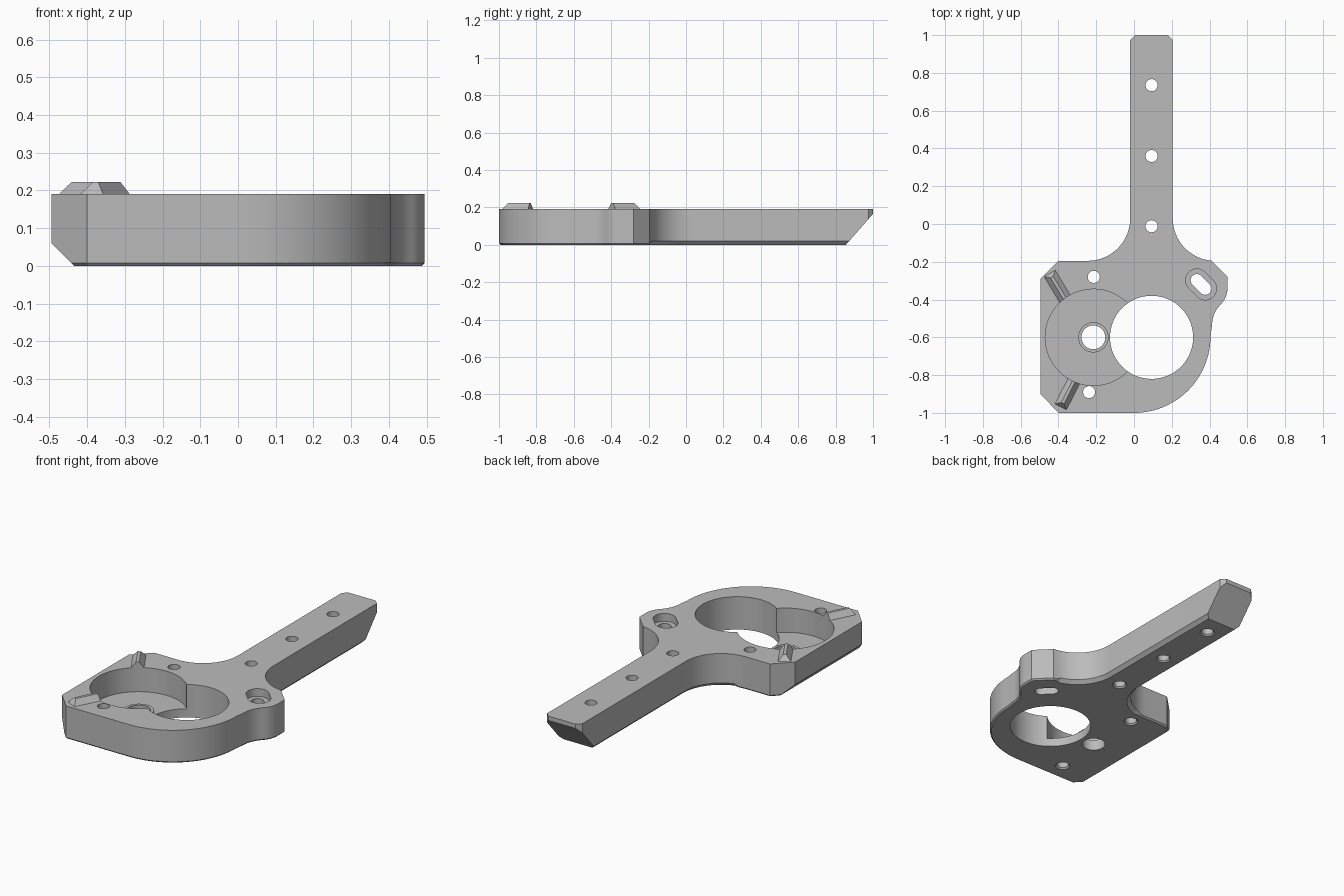
import bpy, bmesh
from math import cos, sin, radians, pi
from mathutils import Vector, Matrix

if "Cube" in bpy.data.objects:
    bpy.data.objects.remove(bpy.data.objects["Cube"])

TOP = 0.19          # plate thickness
FLOOR = 0.05        # floor of the round pocket
BORE = (-0.215, -0.6)

grey = bpy.data.materials.new("light_grey")
grey.use_nodes = True
grey.diffuse_color = (0.5, 0.5, 0.5, 1)
grey.node_tree.nodes["Principled BSDF"].inputs["Base Color"].default_value = (0.5, 0.5, 0.5, 1)


def make_object(name, bm):
    bmesh.ops.recalc_face_normals(bm, faces=bm.faces)
    mesh = bpy.data.meshes.new(name)
    bm.to_mesh(mesh)
    bm.free()
    mesh.materials.append(grey)
    obj = bpy.data.objects.new(name, mesh)
    bpy.context.collection.objects.link(obj)
    return obj


def loft(rings):
    """Closed solid through rings of equal point count."""
    bm = bmesh.new()
    loops = [[bm.verts.new(p) for p in ring] for ring in rings]
    n = len(loops[0])
    for a, b in zip(loops, loops[1:]):
        for i in range(n):
            j = (i + 1) % n
            bm.faces.new((a[i], a[j], b[j], b[i]))
    bm.faces.new(loops[0][::-1])
    bm.faces.new(loops[-1])
    return bm


def arc(cx, cy, r, start, end, steps=16):
    angles = [radians(start + (end - start) * i / steps) for i in range(steps + 1)]
    return [(cx + r * cos(a), cy + r * sin(a)) for a in angles]


def round_solid(name, x, y, r1, r2, z1, z2, seg=64):
    rings = [[(px, py, z) for px, py in arc(x, y, r, 0, 360, seg)[:-1]]
             for r, z in ((r1, z1), (r2, z2))]
    return make_object(name, loft(rings))


def slot_solid(x, y, r, reach, z1, z2):
    pts = arc(x - reach, y + reach, r, 45, 225) + arc(x + reach, y - reach, r, 225, 405)
    return make_object("slot_cutter", loft([[(px, py, z) for px, py in pts] for z in (z1, z2)]))


def cut(target, cutter):
    mod = target.modifiers.new("cut", 'BOOLEAN')
    mod.operation, mod.solver, mod.object = 'DIFFERENCE', 'EXACT', cutter
    bpy.context.view_layer.objects.active = target
    bpy.ops.object.modifier_apply(modifier=mod.name)
    bpy.data.objects.remove(cutter)


def slice_off(bm, point, normal):
    res = bmesh.ops.bisect_plane(bm, geom=bm.verts[:] + bm.edges[:] + bm.faces[:],
                                 plane_co=point, plane_no=normal, clear_outer=True)
    edges = [e for e in res["geom_cut"] if isinstance(e, bmesh.types.BMEdge)]
    bmesh.ops.edgeloop_fill(bm, edges=edges)


def inset(points, amount):
    """Mitred inward offset of a clockwise outline."""
    out = []
    for i, p in enumerate(points):
        d1 = (p - points[i - 1]).normalized()
        d2 = (points[(i + 1) % len(points)] - p).normalized()
        n1, n2 = Vector((d1.y, -d1.x)), Vector((d2.y, -d2.x))
        out.append(p + (n1 + n2) * amount(p) / (1 + n1.dot(n2)))
    return out


# Plate with arm: clockwise outline
outline = [(-0.495, -0.9), (-0.495, -0.29), (-0.4, -0.195)]
outline += arc(-0.245, 0.03, 0.225, -90, 0)
outline += [(-0.02, 0.975), (0.005, 1), (0.18, 1), (0.205, 0.975)]
outline += arc(0.43, 0.03, 0.225, 180, 265)
outline += [(0.495, -0.28)]
outline += arc(0.375, -0.34, 0.12, 0, -45, 10)
outline += arc(0.573, -0.538, 0.16, 135, 180, 10)[1:]
outline += arc(0, -0.595, 0.405, 0, -90, 32)
outline += [(-0.4, -1)]
outline = [Vector(p) for p in outline]


def chamfer(p):
    return 0.02 if p.y > -0.19 else 0.008


foot = inset(outline, chamfer)
bm = loft([[(p.x, p.y, 0) for p in foot],
           [(p.x, p.y, chamfer(p)) for p in outline],
           [(p.x, p.y, TOP) for p in outline]])
slice_off(bm, (-0.435, 0, 0), (-1, 0, -1))            # sloped left underside
slice_off(bm, (0, 0.855, 0), (0, 0.165, -0.145))      # sloped arm tip
plate = make_object("plate_with_arm", bm)

# Large opening, pocket and its bore
cut(plate, round_solid("cutter", *BORE, 0.255, 0.255, FLOOR, 0.3, 96))
cut(plate, round_solid("cutter", 0.093, -0.6, 0.22, 0.22, -0.1, 0.3, 96))
cut(plate, round_solid("cutter", *BORE, 0.063, 0.063, -0.1, 0.3))

# Screw holes, flared underneath
for x, y in ((0.093, 0.735), (0.093, 0.36), (0.093, -0.012), (-0.213, -0.28), (-0.238, -0.89)):
    cut(plate, round_solid("cutter", x, y, 0.032, 0.032, -0.1, 0.3, 32))
    cut(plate, round_solid("cutter", x, y, 0.048, 0.032, -0.008, 0.008, 32))

# Recessed diagonal slot
cut(plate, slot_solid(0.355, -0.32, 0.06, 0.022, TOP - 0.045, 0.3))
cut(plate, slot_solid(0.355, -0.32, 0.033, 0.022, -0.1, 0.3))

# Collar around the bore
collar = round_solid("bore_collar", *BORE, 0.08, 0.08, FLOOR - 0.005, FLOOR + 0.012)
cut(collar, round_solid("cutter", *BORE, 0.063, 0.063, 0, 0.3))


# Ridge ribs on the top face, trimmed by the pocket
def rib(name, outer, inner):
    a, b = Vector(outer), Vector(inner)
    along = (b - a).normalized()
    side = Vector((-along.y, along.x))
    rings = []
    for half, back, z in ((0.034, 0, TOP - 0.005), (0.034, 0, TOP), (0.008, 0.022, 0.222)):
        s, e = a + along * back, b + along * 0.03
        rings.append([(p.x, p.y, z) for p in
                      (s - side * half, e - side * half, e + side * half, s + side * half)])
    obj = make_object(name, loft(rings))
    cut(obj, round_solid("cutter", *BORE, 0.255, 0.255, 0, 0.3, 96))
    return obj


parts = [plate, collar,
         rib("rear_rib", (-0.446, -0.262), (-0.368, -0.392)),
         rib("front_rib", (-0.388, -0.968), (-0.315, -0.825))]

# Smooth round walls, sharp edges kept
bpy.ops.object.select_all(action='DESELECT')
for obj in parts:
    obj.select_set(True)
bpy.context.view_layer.objects.active = plate
bpy.ops.object.shade_smooth_by_angle(angle=radians(25))
